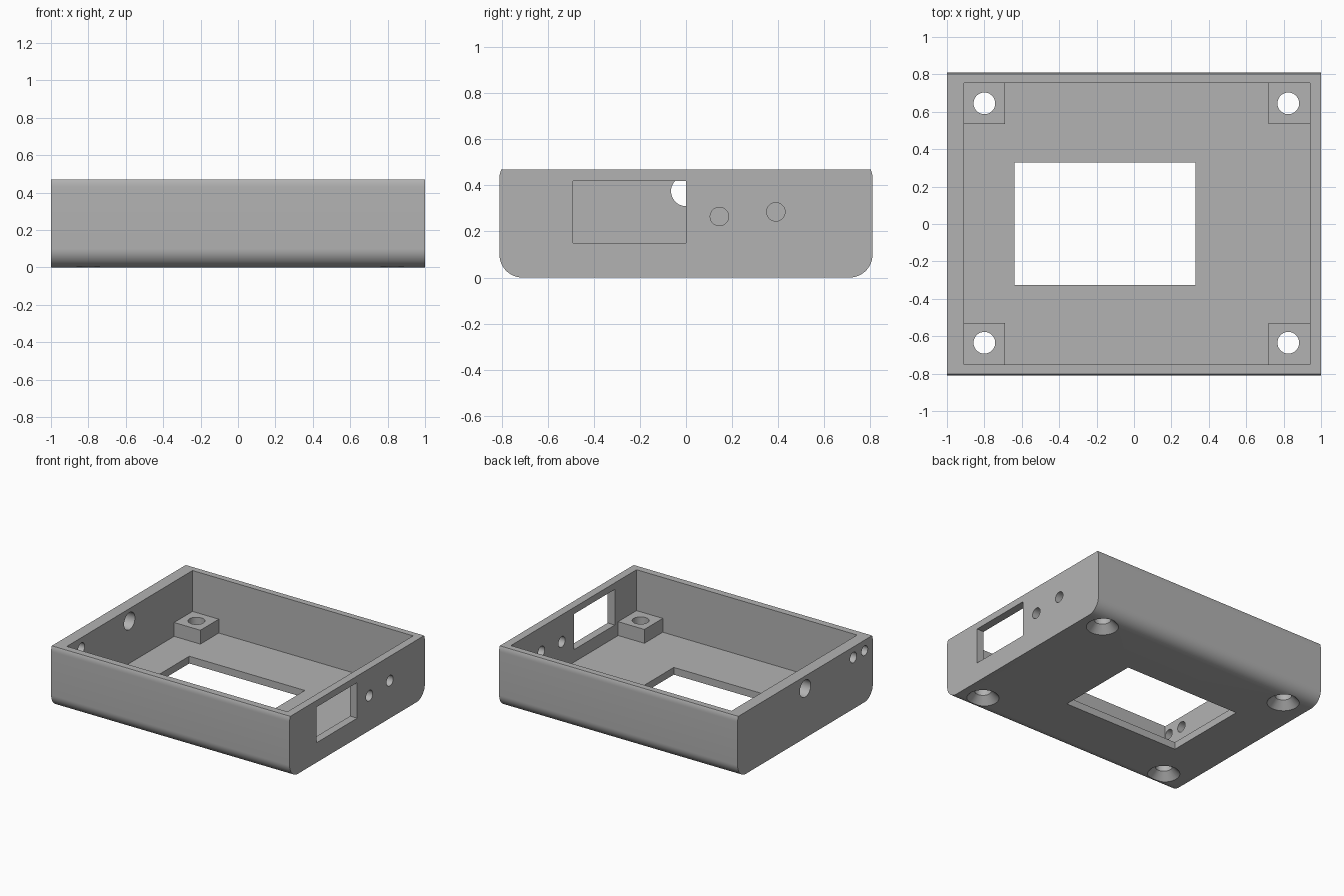
import bpy, bmesh
from math import sin, cos, pi, asin
from mathutils import Matrix, Vector

if "Cube" in bpy.data.objects:
    bpy.data.objects.remove(bpy.data.objects["Cube"])

HALF_X, HALF_Y, TOP = 1.0, 0.81, 0.47
FLOOR, POST_TOP, R = 0.055, 0.16, 0.1
X0, X1, Y0, Y1 = -0.91, 0.94, -0.75, 0.755     # cavity walls
POST = 0.22
BOLTS = [(x, y) for x in (-0.80, 0.825) for y in (-0.635, 0.645)]

grey = bpy.data.materials.new("plain grey")
grey.use_nodes = True
colour = (0.45, 0.45, 0.45, 1)
grey.diffuse_color = colour
grey.node_tree.nodes["Principled BSDF"].inputs["Base Color"].default_value = colour


def add_box(bm, lo, hi):
    lo, hi = Vector(lo), Vector(hi)
    size = Matrix.Diagonal((*(hi - lo), 1))
    bmesh.ops.create_cube(bm, size=1, matrix=Matrix.Translation((lo + hi) / 2) @ size)


def add_cone(bm, centre, r1, r2, depth, axis="Z"):
    turn = Matrix.Rotation(pi / 2, 4, "Y") if axis == "X" else Matrix()
    bmesh.ops.create_cone(bm, cap_ends=True, segments=48, radius1=r1, radius2=r2,
                          depth=depth, matrix=Matrix.Translation(centre) @ turn)


def make_object(name, bm):
    bmesh.ops.recalc_face_normals(bm, faces=bm.faces)
    mesh = bpy.data.meshes.new(name)
    bm.to_mesh(mesh)
    bm.free()
    mesh.materials.append(grey)
    ob = bpy.data.objects.new(name, mesh)
    bpy.context.collection.objects.link(ob)
    return ob


def combine(target, tool, operation):
    """Apply one boolean, then drop the helper."""
    tool.hide_render = True
    mod = target.modifiers.new(tool.name, "BOOLEAN")
    mod.object, mod.operation, mod.solver = tool, operation, "EXACT"
    bpy.context.view_layer.objects.active = target
    bpy.ops.object.modifier_apply(modifier=mod.name)
    bpy.data.objects.remove(tool)


# Tray body: rounded side profile, cut off at the rim, extruded along x
def arc(cz, start, end, steps):
    angles = [start + (end - start) * i / steps for i in range(steps + 1)]
    return [(HALF_Y - R + R * cos(a), cz + R * sin(a)) for a in angles]


half = arc(R, -pi / 2, 0, 14) + arc(TOP - 0.04, 0, asin(0.4), 5)
profile = half + [(-y, z) for y, z in reversed(half)]
bm = bmesh.new()
face = bm.faces.new([bm.verts.new((-HALF_X, y, z)) for y, z in profile])
swept = bmesh.ops.extrude_face_region(bm, geom=[face])["geom"]
bmesh.ops.translate(bm, vec=(2 * HALF_X, 0, 0),
                    verts=[v for v in swept if isinstance(v, bmesh.types.BMVert)])
tray = make_object("tray", bm)

# Cavity
bm = bmesh.new()
add_box(bm, (X0, Y0, FLOOR), (X1, Y1, 1))
combine(tray, make_object("cavity", bm), "DIFFERENCE")

# Corner posts, sunk a little into walls and floor
bm = bmesh.new()
for xa, xb in ((X0 - 0.02, X0 + POST), (X1 - POST, X1 + 0.02)):
    for ya, yb in ((Y0 - 0.02, Y0 + POST), (Y1 - POST, Y1 + 0.02)):
        add_box(bm, (xa, ya, FLOOR - 0.02), (xb, yb, POST_TOP))
combine(tray, make_object("corner_posts", bm), "UNION")

# Countersunk bolt holes: straight bore, then cone from below
bm = bmesh.new()
for x, y in BOLTS:
    add_cone(bm, (x, y, 0.1), 0.058, 0.058, 0.4)
combine(tray, make_object("bolt_holes", bm), "DIFFERENCE")
bm = bmesh.new()
for x, y in BOLTS:
    add_cone(bm, (x, y, 0.02), 0.127, 0.057, 0.07 + 0.002)
combine(tray, make_object("countersinks", bm), "DIFFERENCE")

# Floor window, side window and round side ports
bm = bmesh.new()
add_box(bm, (-0.64, -0.325, -0.1), (0.33, 0.33, 0.1))
add_box(bm, (0.9, -0.49, 0.15), (1.1, 0, 0.42))
for x, y, z, r in ((1, 0.145, 0.265, 0.04), (1, 0.39, 0.285, 0.04),
                   (-1, 0, 0.375, 0.065), (-1, -0.577, 0.39, 0.04),
                   (-1, -0.712, 0.39, 0.037)):
    add_cone(bm, (x, y, z), r, r, 0.25, "X")
combine(tray, make_object("openings", bm), "DIFFERENCE")

bpy.ops.object.select_all(action="DESELECT")
tray.select_set(True)
bpy.context.view_layer.objects.active = tray
bpy.ops.object.shade_smooth_by_angle(angle=pi / 6)
